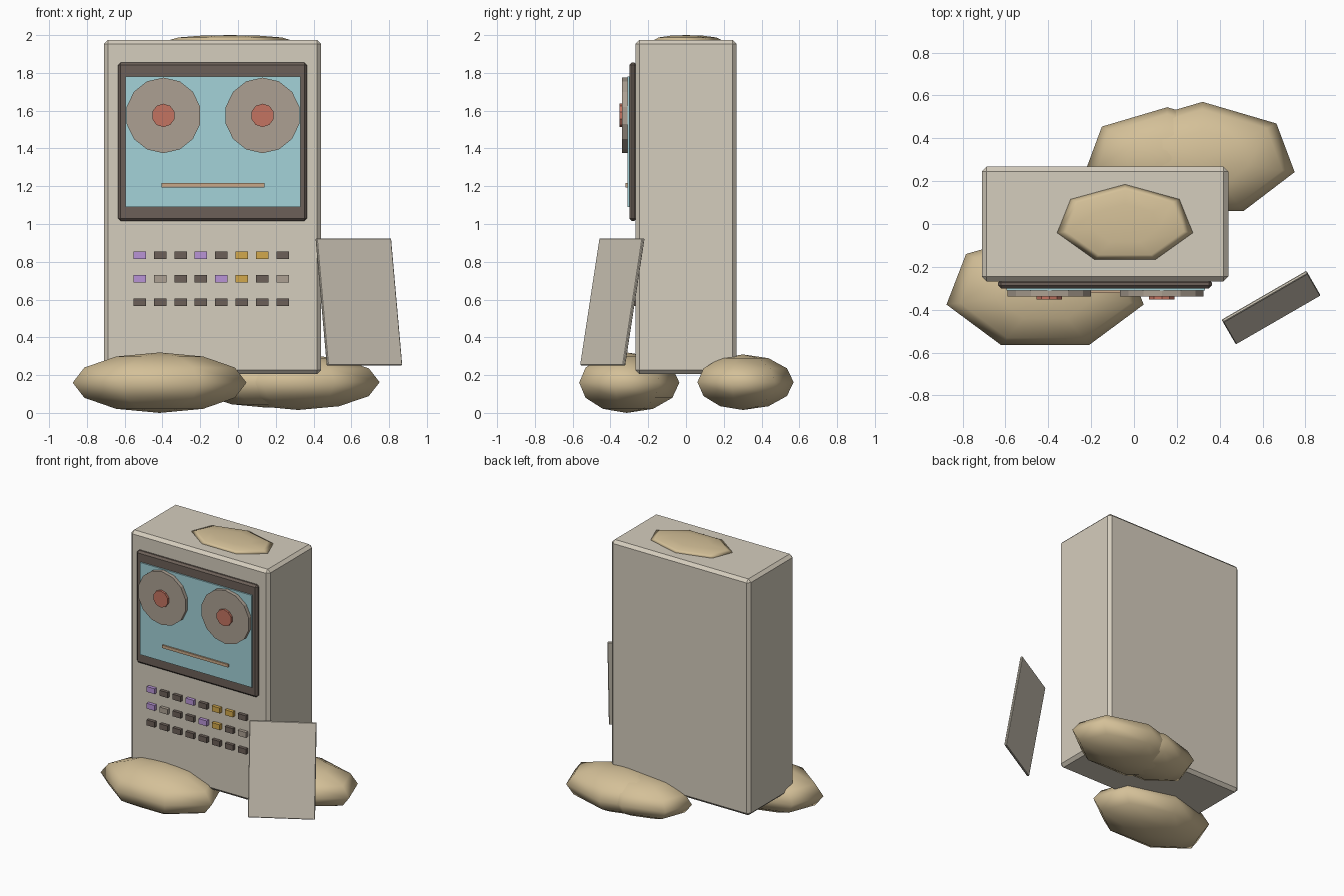
import bpy
import bmesh
from math import radians
from mathutils import Matrix, Euler

default = bpy.data.objects.get("Cube")
if default:
    bpy.data.objects.remove(default, do_unlink=True)


def material(name, r, g, b):
    """Flat material from 0-255 display values."""
    def linear(v):
        v /= 255
        return v / 12.92 if v <= 0.04045 else ((v + 0.055) / 1.055) ** 2.4
    colour = (linear(r), linear(g), linear(b), 1)
    mat = bpy.data.materials.new(name)
    mat.use_nodes = True
    mat.diffuse_color = colour
    mat.node_tree.nodes["Principled BSDF"].inputs["Base Color"].default_value = colour
    return mat


casing = material("warm_grey_casing", 213, 205, 189)
dark = material("dark_brown", 108, 96, 88)
glass = material("pale_cyan_screen", 163, 210, 216)
taupe = material("taupe", 172, 160, 146)
red = material("brick_red", 196, 116, 97)
tan = material("tan_mouth", 200, 168, 136)
purple = material("lilac", 184, 148, 214)
amber = material("amber", 210, 168, 76)
sand = material("sand", 212, 192, 152)


def finish(name, bm, mat):
    mesh = bpy.data.meshes.new(name)
    bm.to_mesh(mesh)
    bm.free()
    mesh.materials.append(mat)
    obj = bpy.data.objects.new(name, mesh)
    bpy.context.collection.objects.link(obj)
    return obj


def box(name, mat, centre, size, bevel=0, rotation=(0, 0, 0)):
    bm = bmesh.new()
    bmesh.ops.create_cube(bm, size=1, matrix=Matrix.Diagonal((*size, 1)))
    obj = finish(name, bm, mat)
    obj.location = centre
    obj.rotation_euler = Euler([radians(a) for a in rotation])
    if bevel:
        mod = obj.modifiers.new("chamfer", "BEVEL")
        mod.width = bevel
        mod.segments = 1
    return obj


def disc(name, mat, centre, radius, depth, sides):
    """Short cylinder facing the front."""
    bm = bmesh.new()
    bmesh.ops.create_cone(bm, cap_ends=True, segments=sides, radius1=radius,
                          radius2=radius, depth=depth,
                          matrix=Matrix.Rotation(radians(90), 4, "X"))
    finish(name, bm, mat).location = centre


def blob(name, centre, radii):
    """Smooth low-poly ellipsoid."""
    bm = bmesh.new()
    bmesh.ops.create_uvsphere(bm, u_segments=7, v_segments=6, radius=1,
                              matrix=Matrix.Diagonal((*radii, 1)))
    for face in bm.faces:
        face.smooth = True
    finish(name, bm, sand).location = centre


# Casing, screen frame and screen
box("body", casing, (-0.135, 0, 1.09), (1.15, 0.535, 1.77), 0.022)
box("screen_frame", dark, (-0.135, -0.28, 1.435), (1.0, 0.04, 0.84), 0.014)
box("screen", glass, (-0.132, -0.295, 1.435), (0.925, 0.03, 0.69))

# Face
for side, x in (("right", -0.395), ("left", 0.13)):
    disc(side + "_eye", taupe, (x, -0.32, 1.575), 0.2, 0.035, 14)
    disc(side + "_pupil", red, (x, -0.343, 1.575), 0.062, 0.02, 10)
box("mouth", tan, (-0.132, -0.314, 1.205), (0.545, 0.014, 0.022))

# Rows of buttons, one letter per button colour
key_colours = {"P": purple, "D": dark, "A": amber, "G": taupe}
for row, pattern in enumerate(("PDDPDAAD", "PGDDPADG", "DDDDDDDD")):
    for column, key in enumerate(pattern):
        box(f"button_{row + 1}_{column + 1}", key_colours[key],
            (-0.52 + 0.108 * column, -0.277, 0.835 - 0.125 * row),
            (0.066, 0.03, 0.04))

# Leaning panel beside the body
box("loose_panel", casing, (0.64, -0.39, 0.5875), (0.457, 0.016, 0.682), 0.004,
    (-10, 0, 30))

# Soft mounds on top and underneath
blob("top_mound", (-0.042, 0, 1.975), (0.325, 0.185, 0.025))
blob("front_foot", (-0.415, -0.314, 0.16), (0.472, 0.279, 0.16))
blob("back_foot", (0.32, 0.302, 0.1625), (0.441, 0.268, 0.147))
blob("back_foot_inner", (0.155, 0.305, 0.1625), (0.39, 0.24, 0.135))
